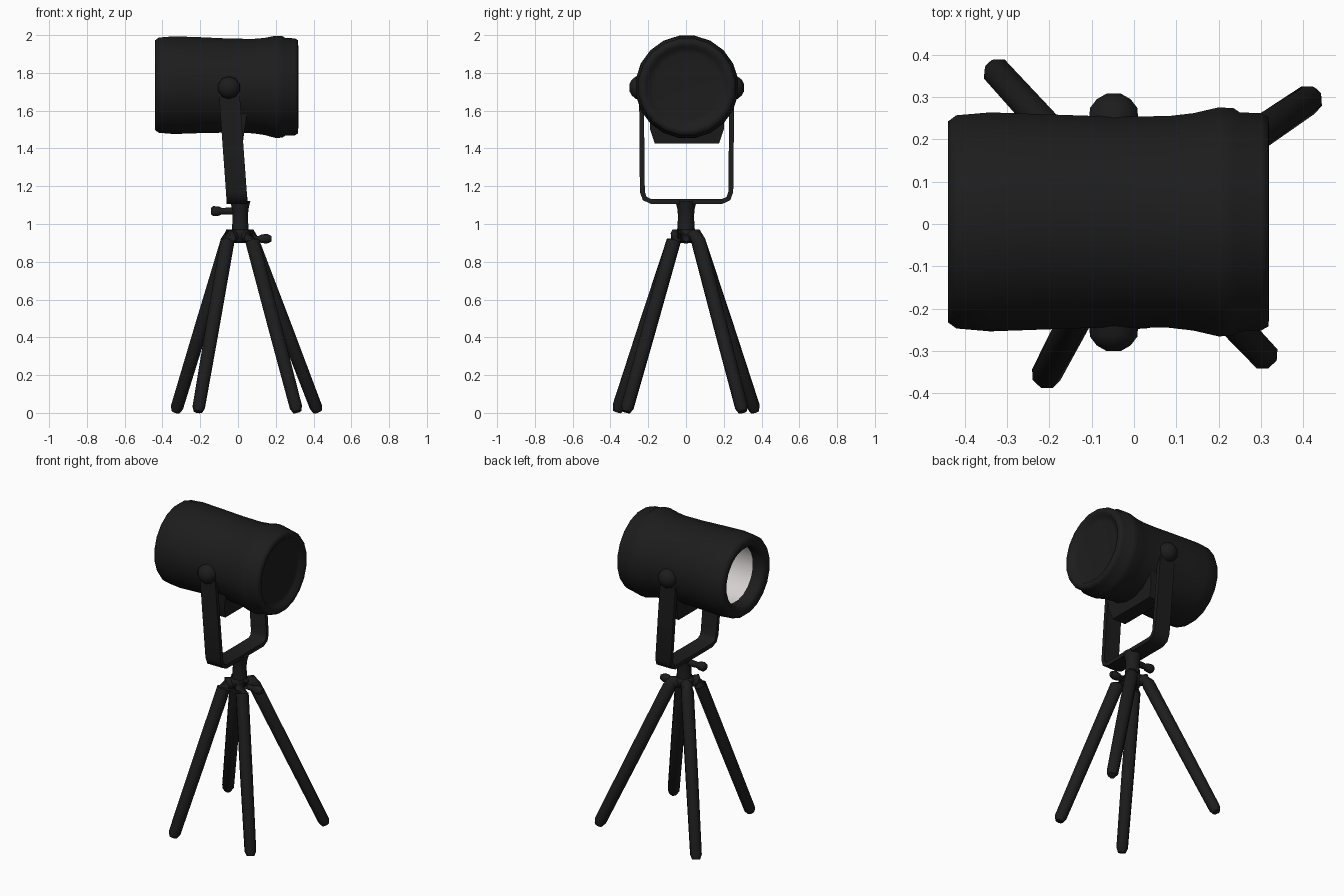
import bpy, bmesh, math
from mathutils import Vector

if "Cube" in bpy.data.objects:
    bpy.data.objects.remove(bpy.data.objects["Cube"])


def material(name, colour):
    mat = bpy.data.materials.new(name)
    mat.use_nodes = True
    mat.diffuse_color = colour
    node = mat.node_tree.nodes["Principled BSDF"]
    node.inputs["Base Color"].default_value = colour
    node.inputs["Roughness"].default_value = 0.7
    return mat


BLACK = material("matte black", (0.012, 0.012, 0.012, 1))
WHITE = material("lining white", (0.72, 0.69, 0.68, 1))


def finish(name, bm, angle):
    bmesh.ops.recalc_face_normals(bm, faces=bm.faces)
    mesh = bpy.data.meshes.new(name)
    bm.to_mesh(mesh)
    bm.free()
    mesh.materials.append(BLACK)
    obj = bpy.data.objects.new(name, mesh)
    bpy.context.collection.objects.link(obj)
    bpy.ops.object.select_all(action="DESELECT")
    obj.select_set(True)
    bpy.context.view_layer.objects.active = obj
    bpy.ops.object.shade_smooth_by_angle(angle=math.radians(angle))
    return obj


def skin_rings(name, rings, angle=62):
    """Bridge equal loops of points and cap both ends."""
    bm = bmesh.new()
    loops = [[bm.verts.new(p) for p in ring] for ring in rings]
    n = len(loops[0])
    for a, b in zip(loops, loops[1:]):
        for i in range(n):
            j = (i + 1) % n
            bm.faces.new((a[i], a[j], b[j], b[i]))
    bm.faces.new(loops[0])
    bm.faces.new(loops[-1])
    return finish(name, bm, angle)


def tube(name, points, radii, sides=8, axis=None):
    """Round tube along points; a fixed axis makes it a turned part."""
    pts = [Vector(p) for p in points]
    rings = []
    for i, p in enumerate(pts):
        d = Vector(axis) if axis else pts[min(i + 1, len(pts) - 1)] - pts[max(i - 1, 0)]
        d.normalize()
        ref = Vector((0, 0, 1)) if abs(d.z) < 0.6 else Vector((0, 1, 0))
        u = d.cross(ref).normalized()
        v = d.cross(u)
        turn = [math.tau * (k + 0.5) / sides for k in range(sides)]
        rings.append([p + radii[i] * (u * math.cos(t) + v * math.sin(t)) for t in turn])
    return skin_rings(name, rings)


# Lamp barrel: hollow waisted drum, open at the front, shallow dish at the rear
barrel = [
    (0.27, 0.200, 1.728), (-0.33, 0.200, 1.735),
    (-0.36, 0.180, 1.735), (-0.425, 0.187, 1.735), (-0.437, 0.205, 1.735),
    (-0.440, 0.240, 1.735), (-0.420, 0.255, 1.735), (-0.340, 0.262, 1.735),
    (-0.20, 0.257, 1.735), (-0.05, 0.252, 1.733), (0.08, 0.253, 1.730),
    (0.14, 0.260, 1.728), (0.20, 0.274, 1.726), (0.235, 0.272, 1.726),
    (0.25, 0.262, 1.726), (0.30, 0.260, 1.726), (0.318, 0.250, 1.726),
    (0.319, 0.222, 1.726), (0.297, 0.208, 1.726), (0.292, 0.175, 1.726),
]
drum = tube("lamp_barrel", [(x, 0.005, z) for x, r, z in barrel],
            [r for x, r, z in barrel], 20, (1, 0, 0))

# White lining on the faces inside the hollow
drum.data.materials.append(WHITE)
for face in drum.data.polygons:
    x, y, z = face.center
    if -0.36 < x < 0.28 and math.hypot(y, z - 1.73) < 0.22:
        face.material_index = 1

# Saddle bracket under the barrel
saddle = [(-0.075, 0.05, 0.195, 1.60), (-0.075, 0.035, 0.19, 1.50),
          (-0.07, 0.025, 0.165, 1.425)]
skin_rings("saddle_bracket", [
    [(x0, -y, z), (x1, -y, z), (x1, y + 0.01, z), (x0, y + 0.01, z)]
    for x0, x1, y, z in saddle], 30)

# Yoke: flat strap bent into a U, leaning slightly forward
half = [(0.238, 1.74), (0.237, 1.45), (0.234, 1.17), (0.222, 1.135), (0.19, 1.12)]
path = [(-y, z) for y, z in half] + half[::-1]
strap = []
for i, (y, z) in enumerate(path):
    a = Vector(path[max(i - 1, 0)])
    b = Vector(path[min(i + 1, len(path) - 1)])
    d = (b - a).normalized()
    n = Vector((-d.y, d.x)) * 0.013
    x = -0.05 + 0.045 * (1.74 - z) / 0.62
    y += 0.003
    w = 0.055
    strap.append([(x - w, y + n.x, z + n.y), (x + w, y + n.x, z + n.y),
                  (x + w, y - n.x, z - n.y), (x - w, y - n.x, z - n.y)])
skin_rings("yoke", strap)

# Pivot knobs on both sides of the barrel
for side, label in ((1, "back"), (-1, "front")):
    tube(label + "_pivot_knob",
         [(-0.048, 0.004 + side * y, 1.722) for y in (0.22, 0.27, 0.291, 0.304)],
         [0.062, 0.059, 0.042, 0.018], 10, (0, 1, 0))

# Stem between yoke and tripod
tube("stem", [(0.012, 0, z) for z in (0.92, 0.98, 1.04, 1.08, 1.122)],
     [0.05, 0.046, 0.042, 0.046, 0.056], 10, (0, 0, 1))

# Thumb screws on stem and hub
tube("stem_screw", [(x, 0, 1.068) for x in (0.0, -0.06, -0.085, -0.1, -0.13, -0.142)],
     [0.02, 0.02, 0.018, 0.026, 0.029, 0.02], 8, (1, 0, 0))
tube("hub_screw", [(x, 0, 0.922) for x in (0.02, 0.11, 0.125, 0.155, 0.178)],
     [0.015, 0.017, 0.025, 0.027, 0.016], 8, (1, 0, 0))

# Tripod hub
tube("hub", [(0.01, 0, z) for z in (0.9, 0.915, 0.955, 0.97)],
     [0.035, 0.052, 0.06, 0.05], 12, (0, 0, 1))

# Four splayed legs, bent inward at the top
feet = {
    "front_right_leg": (-0.212, -0.365), "back_right_leg": (-0.33, 0.366),
    "front_left_leg": (0.313, -0.317), "back_left_leg": (0.422, 0.3),
}
for name, (fx, fy) in feet.items():
    sx, sy = math.copysign(1, fx), math.copysign(1, fy)
    top = Vector((0.01 + 0.066 * sx, 0.066 * sy, 0.908))
    foot = Vector((fx, fy, 0.006))
    points = [(0.01 + 0.02 * sx, 0.02 * sy, 0.935),
              (0.01 + 0.052 * sx, 0.052 * sy, 0.938), top,
              top.lerp(foot, 0.5), top.lerp(foot, 0.97), foot]
    tube(name, points, [0.034, 0.038, 0.04, 0.039, 0.036, 0.024])
